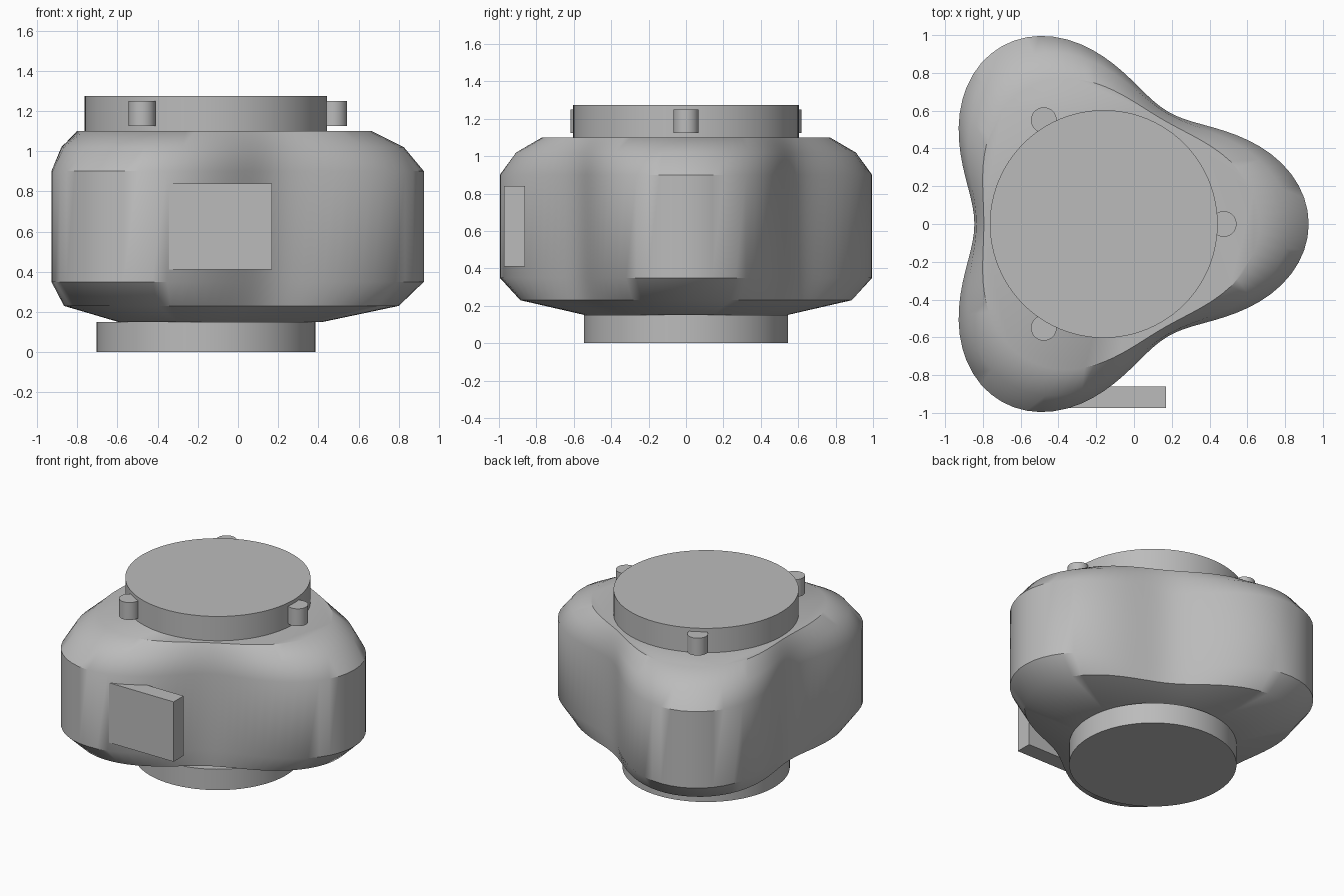
import bpy
import bmesh
from math import cos, sin, pi, radians

cube = bpy.data.objects.get("Cube")
if cube:
    bpy.data.objects.remove(cube, do_unlink=True)

AXIS_X = -0.16   # shared vertical axis of the housing
SEGMENTS = 96

grey = bpy.data.materials.new("plain grey")
grey.use_nodes = True
grey.diffuse_color = (0.5, 0.5, 0.5, 1)
grey.node_tree.nodes["Principled BSDF"].inputs["Base Color"].default_value = (0.5, 0.5, 0.5, 1)


def finish(obj, name, smooth_angle=None):
    """Name the part, colour it and set its shading."""
    obj.name = obj.data.name = name
    obj.data.materials.append(grey)
    if smooth_angle:
        bpy.ops.object.select_all(action='DESELECT')
        obj.select_set(True)
        bpy.context.view_layer.objects.active = obj
        bpy.ops.object.shade_smooth_by_angle(angle=radians(smooth_angle))


def cylinder(name, x, y, radius, bottom, top, sides):
    bpy.ops.mesh.primitive_cylinder_add(
        vertices=sides, radius=radius, depth=top - bottom,
        location=(x, y, (bottom + top) / 2))
    finish(bpy.context.object, name, 36)


def lobed_body(name, rings):
    """Loft three-lobed outlines given as (height, mean radius, lobe depth)."""
    bm = bmesh.new()
    loops = []
    for z, mean, lobe in rings:
        loop = []
        for i in range(SEGMENTS):
            a = 2 * pi * i / SEGMENTS
            r = mean + lobe * cos(3 * a)
            loop.append(bm.verts.new((AXIS_X + r * cos(a), r * sin(a), z)))
        loops.append(loop)
    for low, high in zip(loops, loops[1:]):
        for i in range(SEGMENTS):
            j = (i + 1) % SEGMENTS
            bm.faces.new((low[i], low[j], high[j], high[i]))
    bm.faces.new(loops[0][::-1])
    bm.faces.new(loops[-1])
    mesh = bpy.data.meshes.new(name)
    bm.to_mesh(mesh)
    bm.free()
    obj = bpy.data.objects.new(name, mesh)
    bpy.context.collection.objects.link(obj)
    finish(obj, name, 36)


# Three-lobed housing with bevelled shoulders and a tapered underside
lobed_body("housing", [
    (0.15, 0.50, 0.08),
    (0.23, 0.815, 0.145),
    (0.35, 0.885, 0.20),
    (0.90, 0.885, 0.20),
    (1.02, 0.83, 0.155),
    (1.10, 0.73, 0.095),
])

# Round neck below and round cap on top
cylinder("lower_neck", AXIS_X, 0, 0.545, 0, 0.15, SEGMENTS)
cylinder("top_cap", AXIS_X, 0, 0.603, 1.09, 1.275, SEGMENTS)

# Three pins around the cap, one over each lobe
for k in range(3):
    a = 2 * pi * k / 3
    cylinder(f"cap_pin_{k + 1}", AXIS_X + 0.635 * cos(a), 0.635 * sin(a),
             0.068, 1.125, 1.25, 32)

# Flat box set into the front
bpy.ops.mesh.primitive_cube_add(size=1, location=(AXIS_X, -0.917, 0.625))
box = bpy.context.object
box.scale = (0.66, 0.113, 0.43)
bpy.ops.object.transform_apply(location=False, rotation=False, scale=True)
finish(box, "front_box")
